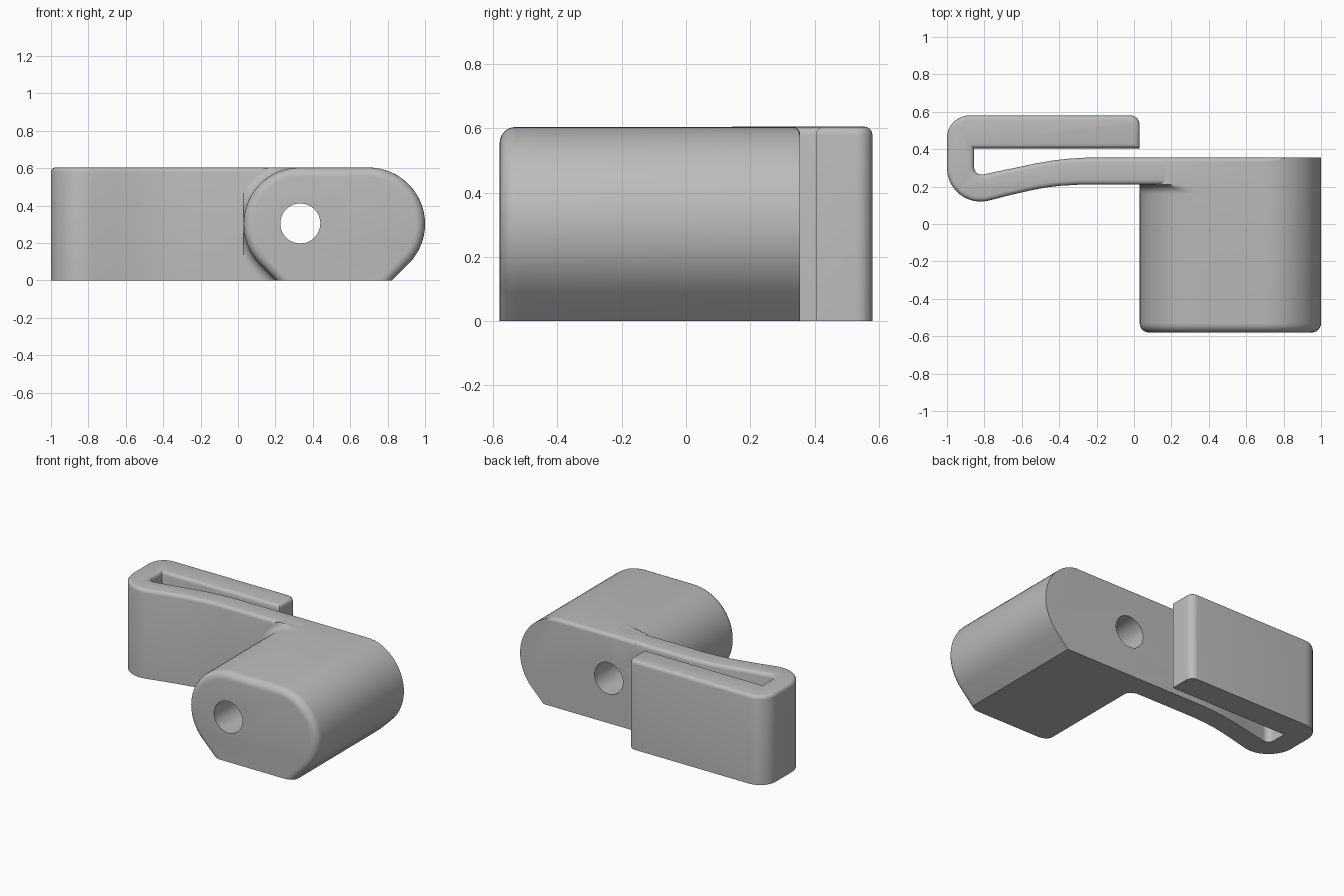
import bpy, bmesh, math

if "Cube" in bpy.data.objects:
    bpy.data.objects.remove(bpy.data.objects["Cube"])

BACK, ARM_FRONT, TOP = 0.355, 0.21, 0.605
R, LEFT_X, RIGHT_X = 0.302, 0.332, 0.698
EDGE, NOSE, FILLET = 0.025, 0.05, 0.05

grey = bpy.data.materials.new("light grey")
grey.use_nodes = True
grey.diffuse_color = (0.5, 0.5, 0.5, 1)
grey.node_tree.nodes["Principled BSDF"].inputs["Base Color"].default_value = (0.5, 0.5, 0.5, 1)


def make(name, bm):
    bmesh.ops.recalc_face_normals(bm, faces=bm.faces)
    mesh = bpy.data.meshes.new(name)
    bm.to_mesh(mesh)
    bm.free()
    mesh.materials.append(grey)
    ob = bpy.data.objects.new(name, mesh)
    bpy.context.collection.objects.link(ob)
    return ob


def arc(cx, cy, r, a0, a1, n):
    angles = [math.radians(a0 + (a1 - a0) * i / n) for i in range(n + 1)]
    return [(cx + r * math.cos(a), cy + r * math.sin(a)) for a in angles]


def ring(y, left, right, top):
    """Teardrop-like section with 45 degree flanks down to the flat base."""
    cz, k = R, math.sqrt(2)
    pts = arc(RIGHT_X, cz, right, -45, 90, 24) + arc(LEFT_X, cz, left, 90, 225, 24)
    pts += [(LEFT_X + cz - k * left, 0), (RIGHT_X - cz + k * right, 0)]
    return [(max(x, LEFT_X - R), y, min(max(z, 0), top)) for x, z in pts]


# Block: rounded nose, straight body, fillet into the arm, rounded rear top edge
rings = []
steps = [math.pi / 2 * i / 6 for i in range(7)]
for t in steps:
    r = R - NOSE * (1 - math.sin(t))
    rings.append(ring(-0.58 + NOSE * (1 - math.cos(t)), r, r, TOP))
for t in steps:
    rings.append(ring(ARM_FRONT - FILLET * (1 - math.sin(t)),
                      R + FILLET * (1 - math.cos(t)), R, TOP))
for t in steps:
    rings.append(ring(BACK - EDGE * (1 - math.sin(t)), R + FILLET, R,
                      TOP - EDGE * (1 - math.cos(t))))
bm = bmesh.new()
loops = [[bm.verts.new(p) for p in pts] for pts in rings]
for a, b in zip(loops, loops[1:]):
    for i in range(len(a)):
        j = (i + 1) % len(a)
        bm.faces.new((a[i], a[j], b[j], b[i]))
bm.faces.new(loops[0])
bm.faces.new(loops[-1])
block = make("block", bm)

# Clip: folded arm outline extruded upward, top edges rounded
outline = [(0.03, 0.405)]
outline += arc(-0.02, 0.53, 0.05, 0, 90, 8)
outline += arc(-0.88, 0.46, 0.12, 90, 180, 12)
outline += arc(-0.82, 0.30, 0.18, 180, 283, 18)
outline += [(-0.66, 0.155), (-0.56, 0.178), (-0.48, 0.194), (-0.4, 0.204),
            (-0.3, ARM_FRONT), (LEFT_X, ARM_FRONT), (LEFT_X, BACK), (-0.25, BACK),
            (-0.34, 0.35), (-0.43, 0.34), (-0.52, 0.325), (-0.6, 0.308)]
outline += arc(-0.815, 0.304, 0.04, 283, 180, 8)
outline += [(-0.855, 0.405)]
bm = bmesh.new()
base = bm.faces.new([bm.verts.new((x, y, 0)) for x, y in outline])
up = bmesh.ops.extrude_face_region(bm, geom=[base], use_keep_orig=True)["geom"]
bmesh.ops.translate(bm, vec=(0, 0, TOP), verts=[v for v in up if isinstance(v, bmesh.types.BMVert)])
rim = [e for e in bm.edges if all(v.co.z > TOP / 2 for v in e.verts)
       and any(v.co.x < LEFT_X - 0.01 for v in e.verts)]
bmesh.ops.bevel(bm, geom=rim, offset=EDGE, segments=4, profile=0.5, affect='EDGES')
clip = make("clip_arm", bm)

# Screw hole through block and arm
bpy.ops.mesh.primitive_cylinder_add(vertices=48, radius=0.107, depth=3,
                                    location=(0.333, 0, 0.305), rotation=(math.pi / 2, 0, 0))
cutter = bpy.context.object
cutter.name = "hole_cutter"
cutter.hide_render = True
cutter.data.materials.append(grey)
for ob in (block, clip):
    bpy.ops.object.select_all(action='DESELECT')
    ob.select_set(True)
    bpy.context.view_layer.objects.active = ob
    mod = ob.modifiers.new("hole", 'BOOLEAN')
    mod.operation, mod.solver, mod.object = 'DIFFERENCE', 'EXACT', cutter
    bpy.ops.object.modifier_apply(modifier="hole")
    bpy.ops.object.shade_smooth_by_angle(angle=math.radians(30))
bpy.data.objects.remove(cutter)
